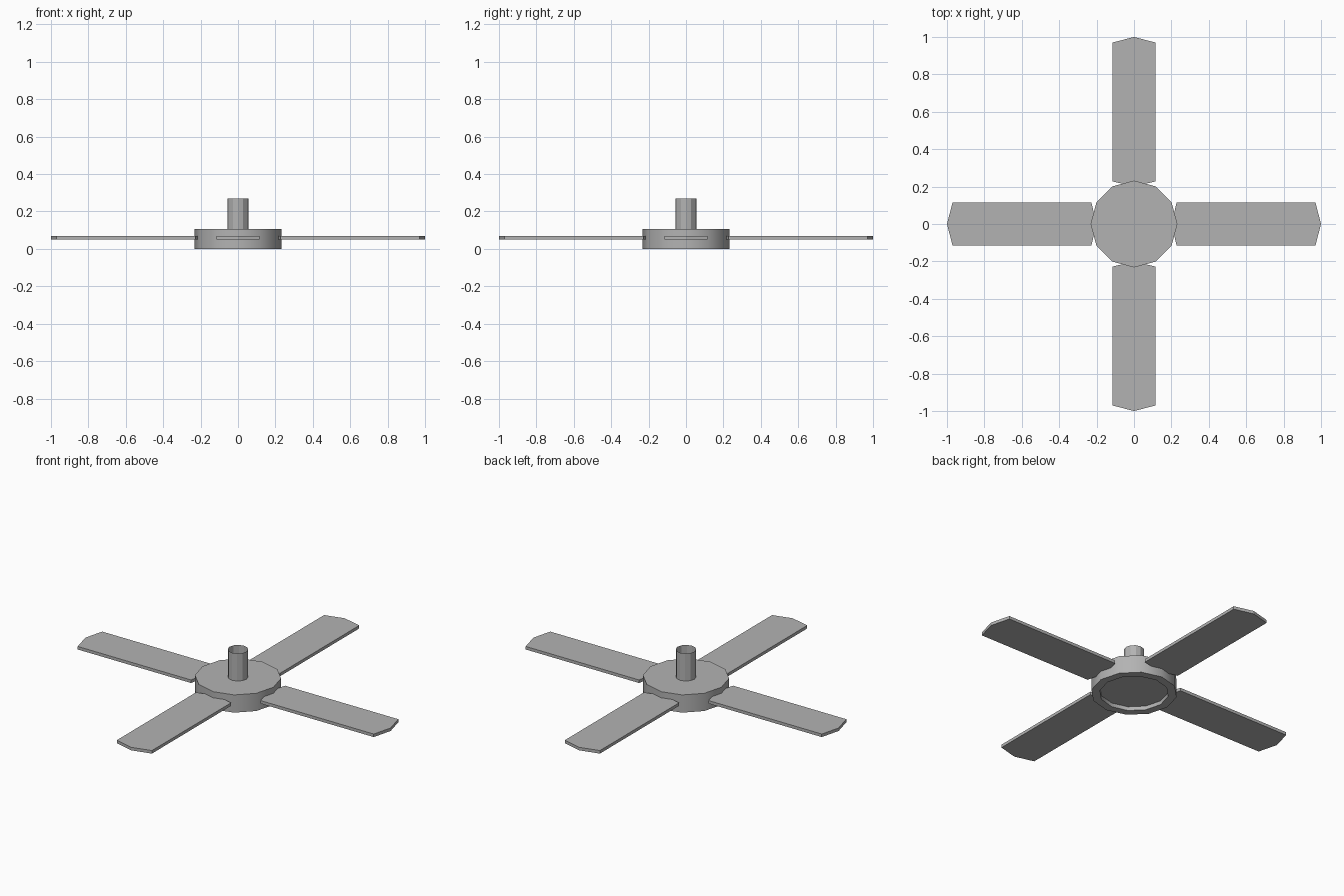
import bpy, bmesh, math

if "Cube" in bpy.data.objects:
    bpy.data.objects.remove(bpy.data.objects["Cube"])

grey = bpy.data.materials.new("dark_grey")
grey.diffuse_color = (0.45, 0.45, 0.45, 1)
grey.use_nodes = True
grey.node_tree.nodes["Principled BSDF"].inputs["Base Color"].default_value = grey.diffuse_color

def lathe(name, profile, sides, cap_end=True):
    """Revolve an (r, z) profile around z; the start and optionally the end are capped."""
    bm = bmesh.new()
    rings = [[bm.verts.new((r * math.cos(2 * math.pi * i / sides),
                            r * math.sin(2 * math.pi * i / sides), z))
              for i in range(sides)] for r, z in profile]
    for a, b in zip(rings, rings[1:]):
        for i in range(sides):
            j = (i + 1) % sides
            bm.faces.new((a[i], a[j], b[j], b[i]))
    bm.faces.new(rings[0])
    if cap_end:
        bm.faces.new(rings[-1])
    return finish(name, bm)

def finish(name, bm):
    bmesh.ops.recalc_face_normals(bm, faces=bm.faces)
    mesh = bpy.data.meshes.new(name)
    bm.to_mesh(mesh)
    bm.free()
    mesh.materials.append(grey)
    obj = bpy.data.objects.new(name, mesh)
    bpy.context.collection.objects.link(obj)
    return obj

def blade(name, angle):
    """Flat board with a pointed tip and a matching notch shape at the hub."""
    outline = [(0.2, 0), (0.228, -0.115), (0.97, -0.115),
               (1.0, 0), (0.97, 0.115), (0.228, 0.115)]
    bm = bmesh.new()
    face = bm.faces.new([bm.verts.new((x, y, 0.051)) for x, y in outline])
    ext = bmesh.ops.extrude_face_region(bm, geom=[face])
    top = [v for v in ext["geom"] if isinstance(v, bmesh.types.BMVert)]
    bmesh.ops.translate(bm, verts=top, vec=(0, 0, 0.018))
    obj = finish(name, bm)
    obj.rotation_euler.z = angle

# Motor housing with a shallow recess underneath
hub = lathe("motor_housing",
            [(0.186, 0.023), (0.186, 0), (0.232, 0), (0.232, 0.105)], 12)
bpy.context.view_layer.objects.active = hub
hub.select_set(True)
bpy.ops.object.shade_smooth_by_angle(angle=math.radians(35))

# Hanging rod, an open tube at the top
lathe("hanging_rod", [(0.055, 0.1), (0.055, 0.268)], 12, cap_end=False)

# Four blades
for k in range(4):
    blade(f"blade_{k + 1}", k * math.pi / 2)
